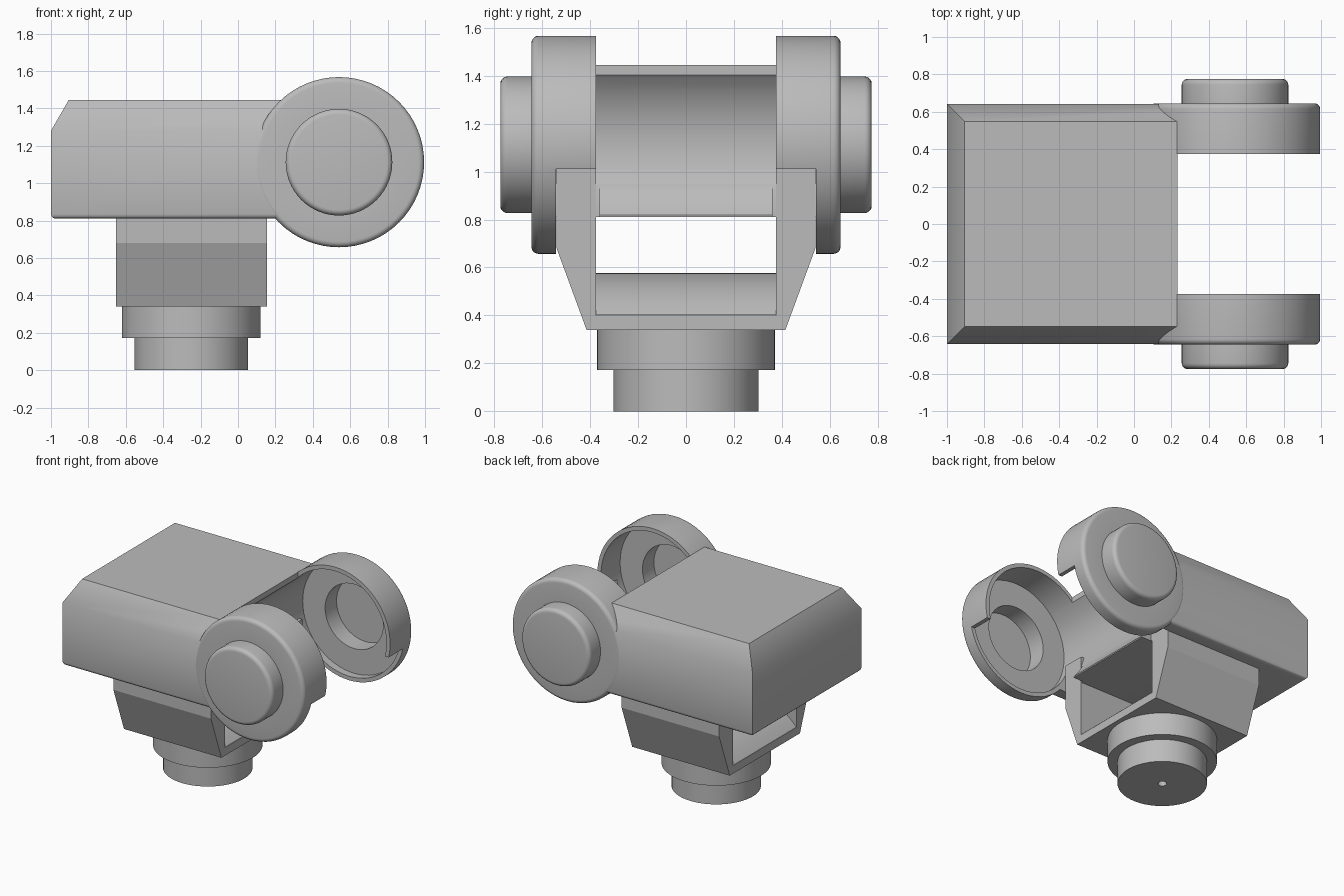
import bpy, bmesh, math
from mathutils import Matrix, Vector

default = bpy.data.objects.get("Cube")
if default:
    bpy.data.objects.remove(default)

grey = bpy.data.materials.new("plain grey")
grey.use_nodes = True
colour = (0.5, 0.5, 0.5, 1)
grey.diffuse_color = colour
for node in grey.node_tree.nodes:
    if node.type == 'BSDF_PRINCIPLED':
        node.inputs["Base Color"].default_value = colour

PIVOT = Vector((0.54, 0, 1.112))   # hinge axis runs along y through here
NECK_X = -0.25


def finish(name, bm):
    bmesh.ops.recalc_face_normals(bm, faces=bm.faces)
    mesh = bpy.data.meshes.new(name)
    bm.to_mesh(mesh)
    bm.free()
    mesh.materials.append(grey)
    obj = bpy.data.objects.new(name, mesh)
    bpy.context.collection.objects.link(obj)
    return obj


def smooth(obj):
    bpy.ops.object.select_all(action='DESELECT')
    obj.select_set(True)
    bpy.context.view_layer.objects.active = obj
    bpy.ops.object.shade_smooth_by_angle(angle=math.radians(32))


def extrude(name, points, vec):
    bm = bmesh.new()
    face = bm.faces.new([bm.verts.new(p) for p in points])
    new = bmesh.ops.extrude_face_region(bm, geom=[face], use_keep_orig=True)["geom"]
    bmesh.ops.translate(bm, vec=vec, verts=[v for v in new if isinstance(v, bmesh.types.BMVert)])
    return finish(name, bm)


def lathe(name, profile, matrix, steps=64):
    bm = bmesh.new()
    verts = [bm.verts.new((r, 0, h)) for r, h in profile]
    edges = [bm.edges.new(pair) for pair in zip(verts, verts[1:])]
    bmesh.ops.spin(bm, geom=verts + edges, cent=(0, 0, 0), axis=(0, 0, 1),
                   angle=math.tau, steps=steps, use_duplicate=False)
    bmesh.ops.remove_doubles(bm, verts=bm.verts, dist=1e-5)
    bm.transform(matrix)
    return finish(name, bm)


def box(name, low, high):
    (x, y, z), (x2, y2, z2) = low, high
    return extrude(name, [(x, y, z), (x2, y, z), (x2, y2, z), (x, y2, z)], (0, 0, z2 - z))


def cut(obj, cutter):
    cutter.hide_render = True
    mod = obj.modifiers.new("cut", 'BOOLEAN')
    mod.operation = 'DIFFERENCE'
    mod.solver = 'EXACT'
    mod.object = cutter
    bpy.ops.object.select_all(action='DESELECT')
    bpy.context.view_layer.objects.active = obj
    obj.select_set(True)
    bpy.ops.object.modifier_apply(modifier=mod.name)
    bpy.data.objects.remove(cutter)


def fillet(r, h, radius, n=5):
    # rounded outer corner between a wall of radius r and a flat at height h
    steps = [math.pi / 2 * i / n for i in range(n + 1)]
    return [(r - radius + radius * math.cos(a), h - radius + radius * math.sin(a)) for a in steps]


def notch(side):
    y1, y2 = sorted((side * 0.36, side * 0.542))
    return box("notch_cutter", (0.15, y1, 0.5), (1.1, y2, 1.01))


# Arm body: straight sides, sloped shoulders on three sides
bm = bmesh.new()
rings = []
for x, y, z in [(-1, 0.642, 0.81), (-1, 0.642, 1.28), (-0.905, 0.548, 1.445)]:
    corners = [(x, -y), (0.232, -y), (0.232, y), (x, y)]
    rings.append([bm.verts.new((cx, cy, z)) for cx, cy in corners])
for low, high in zip(rings, rings[1:]):
    for i in range(4):
        j = (i + 1) % 4
        bm.faces.new((low[i], low[j], high[j], high[i]))
bm.faces.new(rings[0])
bm.faces.new(rings[-1])
end_edge = set(rings[0][1:3])
rim = [e for e in bm.edges if set(e.verts) <= set(rings[0]) and set(e.verts) != end_edge]
bmesh.ops.bevel(bm, geom=rim, offset=0.025, segments=3, profile=0.5, affect='EDGES')
body = finish("arm_body", bm)

# Round hinge clearance in the end of the body
turn = Matrix.Translation(PIVOT) @ Matrix.Rotation(-math.pi / 2, 4, 'X')
cut(body, lathe("clearance_cutter", [(0, -0.6), (0.425, -0.6), (0.425, 0.6), (0, 0.6)], turn))

# Hinge cheeks: hollow cups with a hollow round cap outside
cheek_profile = ([(0.425, 0.375), (0.455, 0.375)] + fillet(0.455, 0.645, 0.03)
                 + [(0.285, 0.645)] + fillet(0.285, 0.775, 0.03)
                 + [(0, 0.775), (0, 0.735), (0.24, 0.735), (0.24, 0.6), (0.425, 0.6), (0.425, 0.375)])
for side, label in ((1, "back"), (-1, "front")):
    spin = Matrix.Translation(PIVOT) @ Matrix.Rotation(-side * math.pi / 2, 4, 'X')
    cheek = lathe(label + "_hinge_cheek", cheek_profile, spin)
    cut(cheek, notch(side))
    cut(body, notch(side))
    smooth(cheek)
smooth(body)

# Yoke: U-shaped bracket with tapered lower sides
half = [(0.415, 0.34), (0.54, 0.68), (0.54, 1.01), (0.375, 1.01), (0.375, 0.4)]
outline = half + [(-y, z) for y, z in reversed(half)]
extrude("yoke", [(-0.652, y, z) for y, z in outline], (0.806, 0, 0))

# Rounded rise on the yoke floor
radius, rise_top = 0.54, 0.578
spread = math.asin(0.4 / radius)
angles = [spread * (i / 8 - 1) for i in range(17)]
arc = [(NECK_X + radius * math.sin(a), -0.375, rise_top - radius * (1 - math.cos(a))) for a in angles]
smooth(extrude("yoke_floor_rise", arc, (0, 0.75, 0)))

# Stepped round neck with a small centre hole underneath
neck = [(0, 0.12), (0.03, 0.12), (0.03, 0), (0.303, 0), (0.303, 0.172),
        (0.371, 0.172), (0.371, 0.342), (0, 0.342)]
smooth(lathe("neck", neck, Matrix.Translation((NECK_X, 0, 0))))
